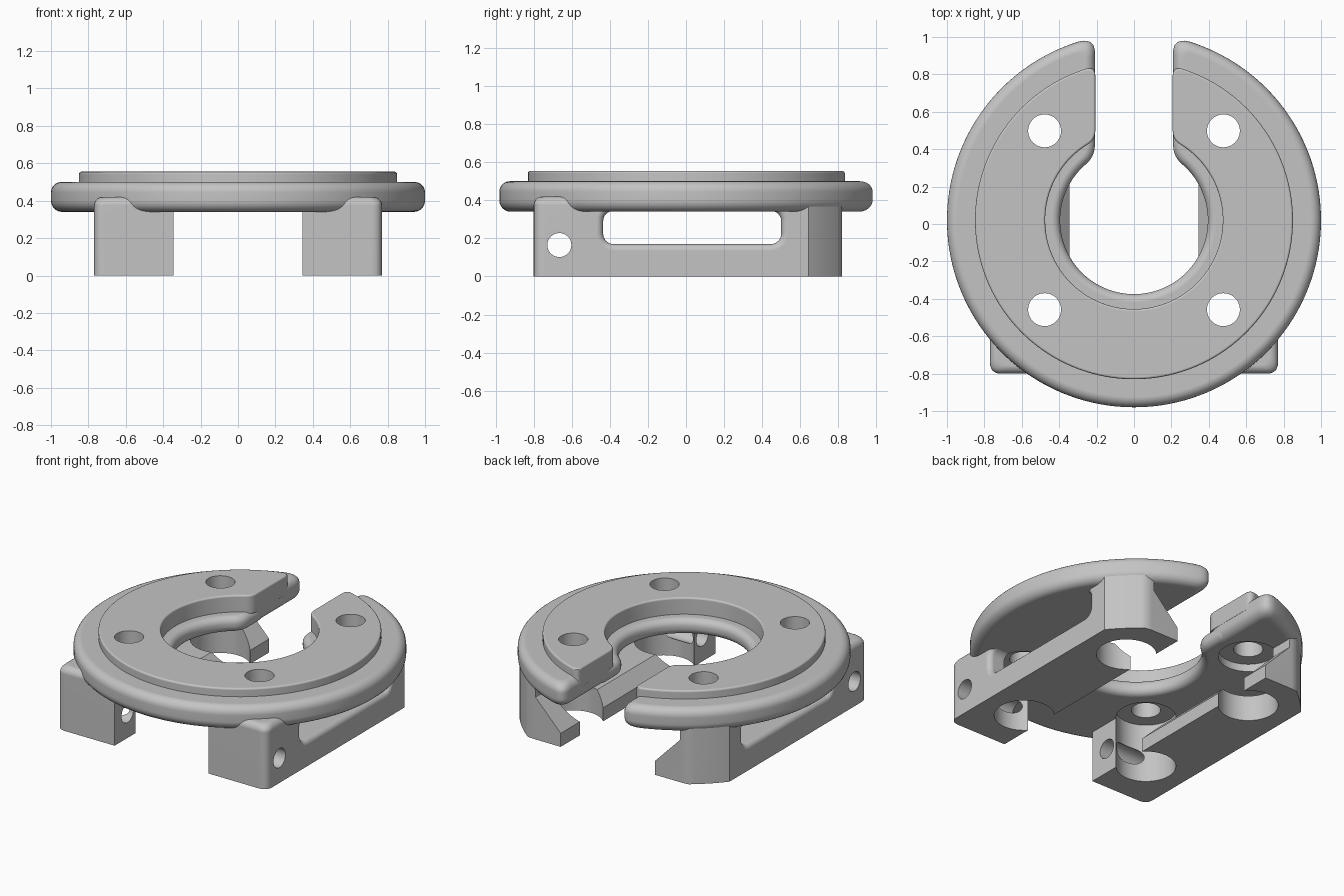
import bpy, bmesh
from math import sin, cos, asin, pi, radians
from mathutils import Vector

cube = bpy.data.objects.get("Cube")
if cube:
    bpy.data.objects.remove(cube, do_unlink=True)

grey = bpy.data.materials.new("plain grey")
grey.use_nodes = True
grey.diffuse_color = (0.55, 0.55, 0.55, 1)
grey.node_tree.nodes["Principled BSDF"].inputs["Base Color"].default_value = grey.diffuse_color

CY = 0.02            # y of the ring centre
HOLE = 0.478         # screw offset from the ring centre
BOTTOM, RIM_TOP, TOP = 0.34, 0.5, 0.555


def loft(name, levels, axis="z"):
    """Closed solid through (height, outline) levels stacked along an axis."""
    place = {"z": lambda a, b, t: (a, b, t),
             "x": lambda a, b, t: (t, a, b),
             "y": lambda a, b, t: (a, t, b)}[axis]
    bm = bmesh.new()
    loops = [[bm.verts.new(place(a, b, t)) for a, b in pts] for t, pts in levels]
    bm.faces.new(loops[0])
    bm.faces.new(loops[-1])
    for low, high in zip(loops, loops[1:]):
        for i in range(len(low)):
            j = (i + 1) % len(low)
            bm.faces.new((low[i], low[j], high[j], high[i]))
    bmesh.ops.recalc_face_normals(bm, faces=bm.faces[:])
    mesh = bpy.data.meshes.new(name)
    bm.to_mesh(mesh)
    bm.free()
    mesh.materials.append(grey)
    obj = bpy.data.objects.new(name, mesh)
    bpy.context.collection.objects.link(obj)
    return obj


def prism(name, outline, lo, hi, axis="z"):
    return loft(name, [(lo, outline), (hi, outline)], axis)


def apply(obj, mod):
    bpy.ops.object.select_all(action="DESELECT")
    obj.select_set(True)
    bpy.context.view_layer.objects.active = obj
    bpy.ops.object.modifier_apply(modifier=mod.name)


def cut(obj, tool):
    mod = obj.modifiers.new("cut", "BOOLEAN")
    mod.operation, mod.solver, mod.object = "DIFFERENCE", "EXACT", tool
    apply(obj, mod)
    bpy.data.objects.remove(tool, do_unlink=True)


def circle(x, y, r, n=48):
    return [(x + r * cos(2 * pi * i / n), y + r * sin(2 * pi * i / n)) for i in range(n)]


def corner(a, p, b, n=6):
    """Rounded corner from a to b around p."""
    a, p, b = Vector(a), Vector(p), Vector(b)
    return [tuple(a * (1 - t) ** 2 + p * 2 * t * (1 - t) + b * t * t)
            for t in (i / n for i in range(n + 1))]


def rounded_rect(x0, x1, y0, y1, r):
    pts = []
    for cx, cy, a in ((x1 - r, y1 - r, 0), (x0 + r, y1 - r, 1),
                      (x0 + r, y0 + r, 2), (x1 - r, y0 + r, 3)):
        pts += [(cx + r * cos((a + i / 6) * pi / 2), cy + r * sin((a + i / 6) * pi / 2))
                for i in range(7)]
    return pts


def open_ring(outer, inner, half, soft):
    """C-shaped outline with a straight slot towards +y and softened corners."""
    def polar(r, a):
        return (r * sin(a), CY + r * cos(a))

    def arc(r, n):
        a = asin(half / r) + soft / r
        return [polar(r, a + (pi - a) * i / n) for i in range(1, n + 1)]

    def slot_corner(r, drop):
        a = asin(half / r)
        p = polar(r, a)
        return corner((half, p[1] + drop), p, polar(r, a + soft / r))

    right = slot_corner(outer, -soft) + arc(outer, 64)
    right_in = slot_corner(inner, soft) + arc(inner, 40)

    def flip(pts):
        return [(-x, y) for x, y in pts]
    return right + flip(right[:-1])[::-1] + flip(right_in[:-1]) + right_in[::-1]


def ring_solid(name, outer, inner, half, soft, lo, hi, round_lo, round_hi, steps=6):
    """Open ring slab whose bottom and top edges are rounded."""
    def ring(inset):
        return open_ring(outer - inset, inner + inset, half + inset, soft - inset * 0.5)

    turn = [i / steps * pi / 2 for i in range(steps + 1)]
    levels = [(lo + round_lo * (1 - cos(a)), ring(round_lo * (1 - sin(a)))) for a in turn]
    levels += [(hi - round_hi * (1 - cos(a)), ring(round_hi * (1 - sin(a)))) for a in turn[::-1]]
    return loft(name, levels)


# Ring: thick rounded rim, lower inner ledge and raised top step
rim = ring_solid("rim_plate", 1.0, 0.477, 0.208, 0.09, BOTTOM, RIM_TOP, 0.06, 0.055)
ledge = ring_solid("inner_ledge", 0.62, 0.395, 0.209, 0.07, BOTTOM + 0.001, 0.445, 0.045, 0.045)
step = ring_solid("top_step", 0.85, 0.475, 0.207, 0.05, 0.43, TOP, 0.002, 0.012, 3)

# Screw holes with wide pockets underneath
for sx in (-1, 1):
    for sy in (-1, 1):
        spot = (sx * HOLE, CY + sy * HOLE)
        for part in (rim, ledge, step):
            cut(part, prism("screw_cut", circle(*spot, 0.088), 0.2, 0.7))
        for part in (rim, ledge):
            cut(part, prism("pocket_cut", circle(*spot, 0.18), 0.2, 0.39))

# Side leg plan: rounded front corner, back corner following the rim
IN, OUT, FRONT, BACK, R = 0.345, 0.77, -0.8, 0.82, 0.99


def leg_plan(inset):
    out, r = OUT - inset, R - inset
    front, back = FRONT + inset, BACK - inset
    a0, a1 = asin(out / r), asin((0.59 - inset) / r)
    pts = [(IN, front)] + corner((out - 0.06, front), (out, front), (out, front + 0.06))
    pts += [(r * sin(a), CY + r * cos(a)) for a in (a0 + (a1 - a0) * i / 8 for i in range(9))]
    return pts + [(0.55, back), (IN, back)]


EDGE = 0.045
leg_levels = [(0, leg_plan(0))]
for i in range(6):
    a = i / 5 * pi / 2
    leg_levels.append((0.42 - EDGE + EDGE * sin(a), leg_plan(EDGE * (1 - cos(a)))))
legs = loft("side_legs", leg_levels)

# Long window with a flared outer edge
FLARE = 0.035
window = [(0.2, 0)]
for i in range(6):
    a = i / 5 * pi / 2
    window.append((OUT - FLARE + FLARE * sin(a), FLARE * (1 - cos(a))))
window.append((1.0, FLARE))
cut(legs, loft("window_cut", [(x, rounded_rect(-0.435 - g, 0.5 + g, 0.17 - g, 0.345 + g, 0.055 + g))
                              for x, g in window], "x"))

# Sloped inner side, screw pockets and cross hole
slope = [(0.2, 0.09), (IN, 0.09), (0.53, 0.28), (0.53, 0.6), (0.2, 0.6)]
cut(legs, prism("slope_cut", slope, -0.45, 1.1, "y"))
for sy in (-1, 1):
    cut(legs, prism("pocket_cut", circle(HOLE, CY + sy * HOLE, 0.18), -0.1, 0.6))
cut(legs, prism("cross_hole_cut", circle(-0.665, 0.165, 0.063, 32), 0.2, 1.0, "x"))

# Matching leg on the other side
mirror = legs.modifiers.new("mirror", "MIRROR")
mirror.use_mirror_merge = False
apply(legs, mirror)

# Smooth curved surfaces, keep flat faces flat
parts = (rim, ledge, step, legs)
bpy.ops.object.select_all(action="DESELECT")
for obj in parts:
    obj.select_set(True)
bpy.context.view_layer.objects.active = rim
bpy.ops.object.shade_smooth_by_angle(angle=radians(32))
for obj in parts:
    normals = obj.modifiers.new("flat_normals", "WEIGHTED_NORMAL")
    normals.keep_sharp = True
